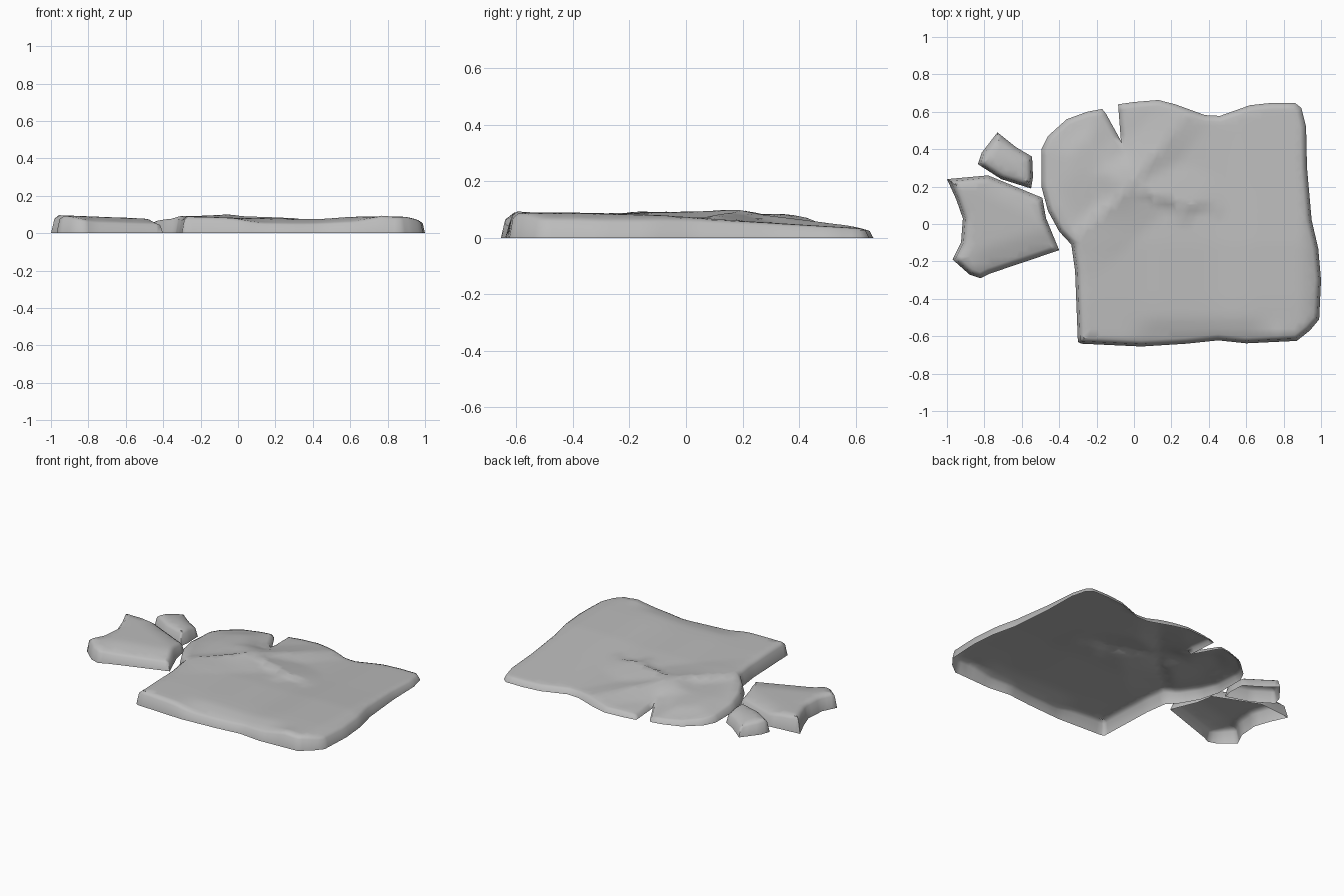
import bpy, bmesh, math
from mathutils import Vector
from mathutils.geometry import delaunay_2d_cdt, intersect_point_line

if "Cube" in bpy.data.objects:
    bpy.data.objects.remove(bpy.data.objects["Cube"])

stone = bpy.data.materials.new("grey_stone")
stone.use_nodes = True
GREY = (0.5, 0.5, 0.5, 1)
stone.diffuse_color = GREY
stone.node_tree.nodes["Principled BSDF"].inputs["Base Color"].default_value = GREY


def ramp(t, keys, smooth=True):
    """Interpolation through (position, value) keys."""
    if t <= keys[0][0]:
        return keys[0][1]
    for (a, va), (b, vb) in zip(keys, keys[1:]):
        if t <= b:
            s = (t - a) / (b - a)
            return va + (vb - va) * (s * s * (3 - 2 * s) if smooth else s)
    return keys[-1][1]


def ridge(p, a, b, ha, hb, left, right):
    """Raised fold from a to b, with its own falloff width on each side."""
    a, b = Vector(a), Vector(b)
    t = min(1, max(0, intersect_point_line(p, a, b)[1]))
    d = p - a.lerp(b, t)
    side = (b - a).x * d.y - (b - a).y * d.x
    return (ha + (hb - ha) * t) * max(0, 1 - d.length / (left if side > 0 else right))


# Cracks of the big slab
LEFT, PEAK, BACK, TIP, HOOK = (-.33, -.1), (-.03, .19), (.3, .6), (.3, .1), (.34, .23)
CRACKS = [(LEFT, PEAK, .008, .036, .06, .22), (PEAK, BACK, .036, .01, .16, .12),
          (PEAK, TIP, .036, .022, .2, .05), (TIP, HOOK, .022, 0, .12, .04),
          ((.78, -.66), (.76, -.52), .015, 0, .03, .06)]


def slab_height(p, edge):
    front = ramp(p.x, [(-.3, .09), (.1, .08), (.4, .075), (.65, .088), (.88, .088), (1, .066)])
    z = front * ramp(p.y, [(-.4, 1), (-.1, .92), (.2, .68), (.62, .38)], False)
    # Worn front lip, then the rounded rim of the broken back corner
    z -= .024 * ramp(p.y, [(-.64, 1), (-.48, 0)]) * ramp(p.x, [(-.05, 0), (.15, 1), (.6, 1), (.76, 0)])
    corner = ramp(p.x, [(-.1, 1), (.05, 0)]) * ramp(p.y, [(0, 0), (.3, 1)])
    z += corner * ramp(edge, [(0, -.008), (.14, .014)])
    return z + max(ridge(p, *c) for c in CRACKS)


def shard_height(p, edge):
    z = ramp(p.x, [(-.95, .096), (-.4, .074)], False)
    z -= .022 * ramp(p.y + p.x * .45, [(-.22, 0), (-.06, 1)]) * ramp(p.x, [(-.9, 0), (-.75, 1)])
    return z - .026 * ramp(p.y - p.x * .3, [(-.04, 1), (.14, 0)]) * ramp(p.x, [(-.9, .3), (-.75, 1)])


def chip_height(p, edge):
    z = ramp(p.y, [(.22, .082), (.32, .085), (.48, .07)])
    return z - .025 * ramp(p.x + p.y, [(-.33, 0), (-.18, 1)])


def resample(points, step):
    """Split long outline sides into even steps."""
    out = []
    for a, b in zip(points, points[1:] + points[:1]):
        a, b = Vector(a), Vector(b)
        n = max(1, round((b - a).length / step))
        out += [a.lerp(b, i / n) for i in range(n)]
    return out


def inset(loop, amount):
    """Shift a clockwise outline inward."""
    out = []
    for i, p in enumerate(loop):
        d1 = (p - loop[i - 1]).normalized()
        d2 = (loop[(i + 1) % len(loop)] - p).normalized()
        n = Vector((d1.y + d2.y, -d1.x - d2.x)).normalized()
        out.append(p + n * amount / max(.6, n.dot(Vector((d1.y, -d1.x)))))
    return out


def stone_piece(name, outline, height, step, cracks=()):
    """Open-bottomed shell: steep wall, rounded shoulder, uneven top."""
    loop = resample(outline, step)
    shoulder, rim = inset(loop, .013), inset(loop, .032)
    bm = bmesh.new()
    rings = [[bm.verts.new((p.x, p.y, f * height(q, 0))) for p, q in zip(ring, rim)]
             for ring, f in ((loop, 0), (shoulder, .8), (rim, .98))]
    n = len(loop)
    for low, high in zip(rings, rings[1:]):
        for i in range(n):
            j = (i + 1) % n
            bm.faces.new((low[j], low[i], high[i], high[j]))

    # Top: rim plus a grid, with extra points along the cracks
    samples = []
    for a, b, *_ in cracks:
        samples += [Vector(a).lerp(Vector(b), i / 14) for i in range(1, 15)]
    blockers = rim + samples
    count = int(2 / step)
    for i in range(count):
        for j in range(count):
            p = Vector((-1 + (i + .5 * (j % 2)) * step, -.7 + j * step))
            if all((p - q).length > step * .5 for q in blockers):
                samples.append(p)
    verts, _, faces, *_ = delaunay_2d_cdt(rim + samples, [], [list(range(n))[::-1]], 1, 1e-5)
    top = []
    for k, p in enumerate(verts):
        edge = 0 if k < n else min((p - q).length for q in rim)
        top.append(bm.verts.new((p.x, p.y, height(p, edge) * (.98 if k < n else 1))))
    for f in faces:
        bm.faces.new([top[k] for k in f])
    bmesh.ops.remove_doubles(bm, verts=bm.verts, dist=.0005)
    bmesh.ops.delete(bm, geom=[v for v in bm.verts if not v.link_faces], context='VERTS')
    bmesh.ops.recalc_face_normals(bm, faces=bm.faces)
    if sum(f.normal.z * f.calc_area() for f in bm.faces) < 0:
        bmesh.ops.reverse_faces(bm, faces=bm.faces)
    mesh = bpy.data.meshes.new(name)
    bm.to_mesh(mesh)
    bm.free()
    mesh.materials.append(stone)
    obj = bpy.data.objects.new(name, mesh)
    bpy.context.collection.objects.link(obj)
    bpy.ops.object.select_all(action='DESELECT')
    obj.select_set(True)
    bpy.context.view_layer.objects.active = obj
    bpy.ops.object.shade_smooth_by_angle(angle=math.radians(75))


# Outlines run clockwise from above
stone_piece("cracked_slab", [
    (-.3, -.63), (-.315, -.25), (-.335, -.11), (-.4, -.04), (-.46, .07), (-.495, .2),
    (-.495, .4), (-.46, .47), (-.36, .56), (-.25, .6), (-.17, .615), (-.15, .59), (-.07, .445),
    (-.085, .64), (0, .652), (.13, .663), (.22, .64), (.38, .582), (.46, .578), (.62, .635),
    (.74, .648), (.86, .648), (.895, .62), (.92, .52), (.925, .3), (.95, .02), (.985, -.13),
    (1, -.3), (.99, -.51), (.94, -.57), (.87, -.625), (.6, -.638), (.45, -.622), (.28, -.64),
    (.04, -.655), (-.28, -.64)], slab_height, .035, CRACKS[:4])
stone_piece("broken_shard", [
    (-1, .24), (-.78, .26), (-.49, .14), (-.47, .03), (-.4, -.14), (-.77, -.265), (-.82, -.29),
    (-.88, -.27), (-.97, -.19), (-.925, -.1), (-.915, .03), (-.95, .13)], shard_height, .035)
stone_piece("small_chip", [
    (-.73, .49), (-.63, .41), (-.545, .36), (-.54, .25), (-.55, .19), (-.71, .24),
    (-.835, .32), (-.815, .38)], chip_height, .03)
